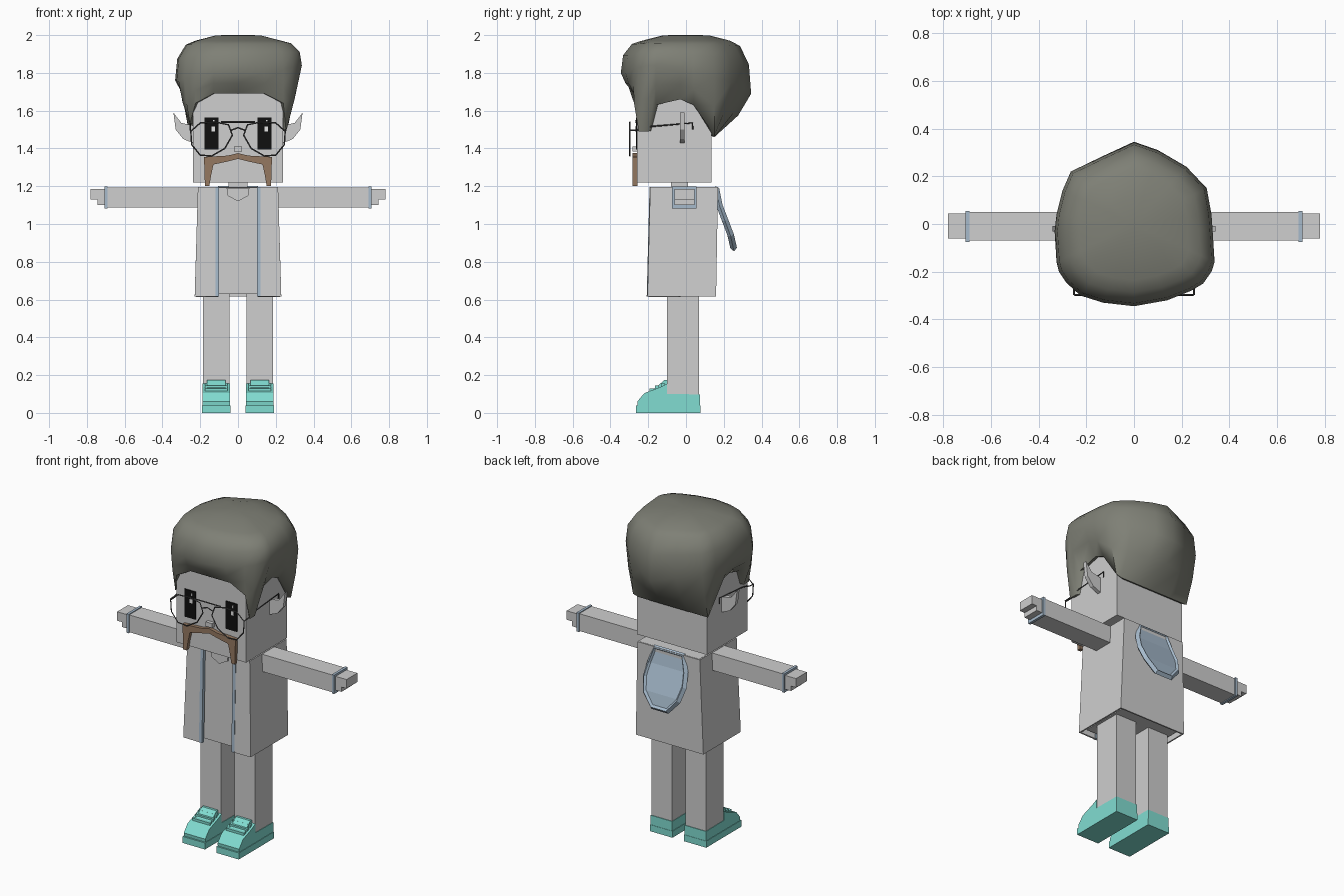
import bpy, bmesh
from mathutils import Vector

cube = bpy.data.objects.get("Cube")
if cube:
    bpy.data.objects.remove(cube, do_unlink=True)


def material(name, r, g, b):
    m = bpy.data.materials.new(name)
    m.use_nodes = True
    m.diffuse_color = (r, g, b, 1)
    m.node_tree.nodes["Principled BSDF"].inputs["Base Color"].default_value = (r, g, b, 1)
    return m


GREY = material("pale grey", .62, .62, .62)
HAIR = material("olive grey", .21, .215, .18)
TEAL = material("teal", .22, .72, .64)
BLUE = material("pale blue", .38, .49, .6)
BROWN = material("brown", .3, .19, .12)
BLACK = material("black", .005, .005, .005)
WHITE = material("white", .9, .9, .9)
WIRE = material("dark grey", .08, .08, .08)


def finish(name, bm, mat):
    bmesh.ops.recalc_face_normals(bm, faces=bm.faces)
    me = bpy.data.meshes.new(name)
    bm.to_mesh(me)
    bm.free()
    me.materials.append(mat)
    ob = bpy.data.objects.new(name, me)
    bpy.context.collection.objects.link(ob)
    return ob


def loft(name, rings, mat, closed=True, caps=True):
    """Skin a list of rings that all have the same number of points."""
    bm = bmesh.new()
    rows = [[bm.verts.new(p) for p in ring] for ring in rings]
    n = len(rows[0])
    for a, b in zip(rows, rows[1:]):
        for i in range(n if closed else n - 1):
            j = (i + 1) % n
            bm.faces.new((a[i], a[j], b[j], b[i]))
    if caps:
        bm.faces.new(rows[0])
        bm.faces.new(rows[-1])
    return finish(name, bm, mat)


def box(name, x, y, z, mat):
    return loft(name, [[(x[0], y[0], k), (x[1], y[0], k), (x[1], y[1], k), (x[0], y[1], k)]
                       for k in z], mat)


def prism(name, pts, axis, span, mat):
    """Extrude a side profile (axis x) or a front profile (axis y)."""
    place = (lambda p, k: (k, *p)) if axis == "x" else (lambda p, k: (p[0], k, p[1]))
    return loft(name, [[place(p, k) for p in pts] for k in span], mat)


def wire(name, pts, cyclic=False):
    cu = bpy.data.curves.new(name, "CURVE")
    cu.dimensions = "3D"
    cu.bevel_depth = .004
    cu.bevel_resolution = 0
    sp = cu.splines.new("POLY")
    sp.points.add(len(pts) - 1)
    for q, p in zip(sp.points, pts):
        q.co = (*p, 1)
    sp.use_cyclic_u = cyclic
    cu.materials.append(WIRE)
    ob = bpy.data.objects.new(name, cu)
    bpy.context.collection.objects.link(ob)


def solidify(ob, thickness, offset):
    m = ob.modifiers.new("thickness", "SOLIDIFY")
    m.thickness = thickness
    m.offset = offset


# Head, neck and shirt
box("head", (-.237, .237), (-.26, .135), (1.22, 1.8), GREY)
box("neck", (-.05, .05), (-.08, .01), (1.15, 1.24), GREY)
box("shirt", (-.2, .2), (-.172, .145), (.63, 1.193), GREY)
prism("shirt_collar", [(-.06, 1.19), (-.055, 1.15), (0, 1.12), (.055, 1.15), (.06, 1.19)],
      "y", (-.182, -.17), GREY)

# Open coat, flaring toward the hem
def coat_ring(w, front, back, z):
    return [(-.105, front, z), (-w, front, z), (-w, back, z),
            (w, back, z), (w, front, z), (.105, front, z)]

def coat_shell():
    bm = bmesh.new()
    low, high = [[bm.verts.new(p) for p in r] for r in
                 (coat_ring(.225, -.2, .155, .615), coat_ring(.208, -.185, .165, 1.195))]
    for i in range(5):
        bm.faces.new((low[i], high[i], high[i + 1], low[i + 1]))
    return bm

coat = finish("coat", coat_shell(), GREY)
solidify(coat, .012, 0)
box("coat_top", (-.205, .205), (-.12, .163), (1.185, 1.196), GREY)

# Hood hanging down the back, with a raised rim
rows = [(.1, .166, 1.195), (.13, .185, 1.1), (.14, .215, 1.02), (.12, .245, .94), (.055, .262, .865)]
bm = bmesh.new()
vs = [(bm.verts.new((-w, y, z)), bm.verts.new((w, y, z))) for w, y, z in rows]
for (a, b), (c, d) in zip(vs, vs[1:]):
    bm.faces.new((a, b, d, c))
bmesh.ops.recalc_face_normals(bm, faces=bm.faces)
rim = bmesh.ops.inset_region(bm, faces=bm.faces[:], thickness=.014, use_boundary=True)["faces"]
inner = [f for f in bm.faces if f not in rim]
bmesh.ops.translate(bm, verts=list({v for f in inner for v in f.verts}), vec=(0, -.014, 0))
hood = finish("hood", bm, BLUE)
solidify(hood, .025, 0)

# Parts repeated on both sides
for s, side in ((1, "left"), (-1, "right")):
    def X(a, b):
        return (s * a, s * b)

    loft(side + "_coat_trim", [[(s * .1, f, z), (s * .12, f, z), (s * .12, f + .02, z), (s * .1, f + .02, z)]
                               for f, z in ((-.208, .615), (-.193, 1.195))], BLUE)
    # Arm
    box(side + "_sleeve", X(.19, .7), (-.07, .05), (1.087, 1.193), GREY)
    box(side + "_cuff", X(.69, .706), (-.075, .055), (1.082, 1.198), BLUE)
    box(side + "_palm", X(.7, .745), (-.06, .045), (1.1, 1.185), GREY)
    box(side + "_fingers", X(.745, .78), (-.06, .045), (1.13, 1.185), GREY)
    # Leg and shoe
    box(side + "_leg", X(.045, .185), (-.1, .07), (.05, .64), GREY)
    prism(side + "_shoe", [(-.255, .03), (.074, .03), (.074, .098), (-.1, .1), (-.1, .155),
                           (-.14, .135), (-.22, .105), (-.258, .06)], "x", X(.042, .188), TEAL)
    prism(side + "_shoe_tongue", [(-.1, .1), (-.1, .173), (-.115, .173), (-.16, .135), (-.2, .11)],
          "x", X(.065, .165), TEAL)
    box(side + "_sole", X(.039, .191), (-.265, .076), (0, .04), TEAL)
    for i in range(3):
        y, z = -.125 - .03 * i, .145 - .014 * i
        box(side + "_shoe_lace", X(.055, .175), (y - .008, y + .012), (z - .01, z + .013), TEAL)
    # Ear
    prism(side + "_ear", [(s * x, z) for x, z in ((.23, 1.425), (.29, 1.45), (.33, 1.5), (.342, 1.59),
                                                  (.3, 1.535), (.23, 1.52))], "y", (-.032, -.008), GREY)
    # Eye with highlights
    box(side + "_eye", X(.102, .178), (-.266, -.258), (1.395, 1.565), BLACK)
    c = s * .14
    box(side + "_eye_glint", (c, c + .018), (-.269, -.265), (1.49, 1.515), WHITE)
    box(side + "_eye_small_glint", (c + .008, c + .016), (-.269, -.265), (1.535, 1.55), WHITE)
    # Glasses lens frame and temple
    lens = ((.05, 1.525), (.12, 1.54), (.2, 1.535), (.25, 1.49), (.245, 1.42), (.2, 1.365),
            (.14, 1.36), (.07, 1.4), (.03, 1.47))
    wire(side + "_lens_frame", [(s * x, -.297, z) for x, z in lens], True)
    wire(side + "_temple", [(s * .252, y, z) for y, z in ((-.297, 1.495), (-.26, 1.497), (-.2, 1.515),
                                                          (.035, 1.535), (.035, 1.5))])

wire("glasses_top_bar", [(-.09, -.297, 1.54), (.09, -.297, 1.54)])
wire("glasses_bridge", [(-.04, -.297, 1.495), (0, -.297, 1.51), (.04, -.297, 1.495)])
box("nose", (-.022, .022), (-.282, -.258), (1.383, 1.41), GREY)

# Drooping moustache
half = [(.055, 1.362), (.18, 1.355), (.175, 1.2), (.152, 1.2), (.142, 1.26), (.13, 1.315), (.06, 1.33)]
prism("moustache", [(0, 1.375)] + half + [(0, 1.345)] + [(-x, z) for x, z in reversed(half)],
      "y", (-.282, -.258), BROWN)

# Hair: columns of widest x, widest y, widest height, hairline height
columns = [(0, -.345, 1.8, 1.69), (.14, -.32, 1.8, 1.69), (.24, -.28, 1.82, 1.64), (.29, -.25, 1.83, 1.49),
           (.325, -.2, 1.84, 1.49), (.338, -.16, 1.84, 1.63), (.33, -.03, 1.82, 1.66), (.325, .04, 1.8, 1.63),
           (.305, .15, 1.78, 1.47), (.22, .24, 1.75, 1.46), (.1, .31, 1.72, 1.46), (0, .345, 1.69, 1.46),
           (-.13, .285, 1.72, 1.46), (-.265, .22, 1.75, 1.46), (-.3, .14, 1.77, 1.47), (-.325, .04, 1.78, 1.63),
           (-.333, -.03, 1.76, 1.66), (-.325, -.16, 1.76, 1.63), (-.315, -.2, 1.76, 1.53),
           (-.285, -.245, 1.77, 1.53), (-.225, -.3, 1.78, 1.64), (-.13, -.33, 1.8, 1.69)]

def clamp(v, low, high):
    return max(low, min(high, v))

rings = [[] for _ in range(8)]
for x, y, zw, zb in columns:
    base = Vector((clamp(x, -.255, .255), clamp(y, -.275, .15), zb))
    wide = Vector((x, y, zw))
    mid = base.lerp(wide, .5)
    mid.xy = base.xy.lerp(wide.xy, .65)
    rings[0].append((base.x * .9, base.y * .9, zb + .005))
    rings[1].append(base)
    rings[2].append(mid)
    rings[3].append(wide)
    for k, (rise, scale) in enumerate(((.55, .965), (.9, .83), (1, .68), (1.08, .35))):
        rings[4 + k].append((x * scale, y * scale, zw + (1.97 - zw) * min(rise, 1) + max(0, rise - 1) * .36))
hair = loft("hair", rings, HAIR, caps=False)
bm = bmesh.new()
bm.from_mesh(hair.data)
top = [e for e in bm.edges if e.is_boundary and e.verts[0].co.z > 1.9]
crown = bmesh.ops.contextual_create(bm, geom=top)["faces"]
bmesh.ops.poke(bm, faces=crown, offset=.002)
bmesh.ops.recalc_face_normals(bm, faces=bm.faces)
bm.to_mesh(hair.data)
bm.free()
bpy.ops.object.select_all(action="DESELECT")
hair.select_set(True)
bpy.context.view_layer.objects.active = hair
bpy.ops.object.shade_smooth_by_angle(angle=1)
